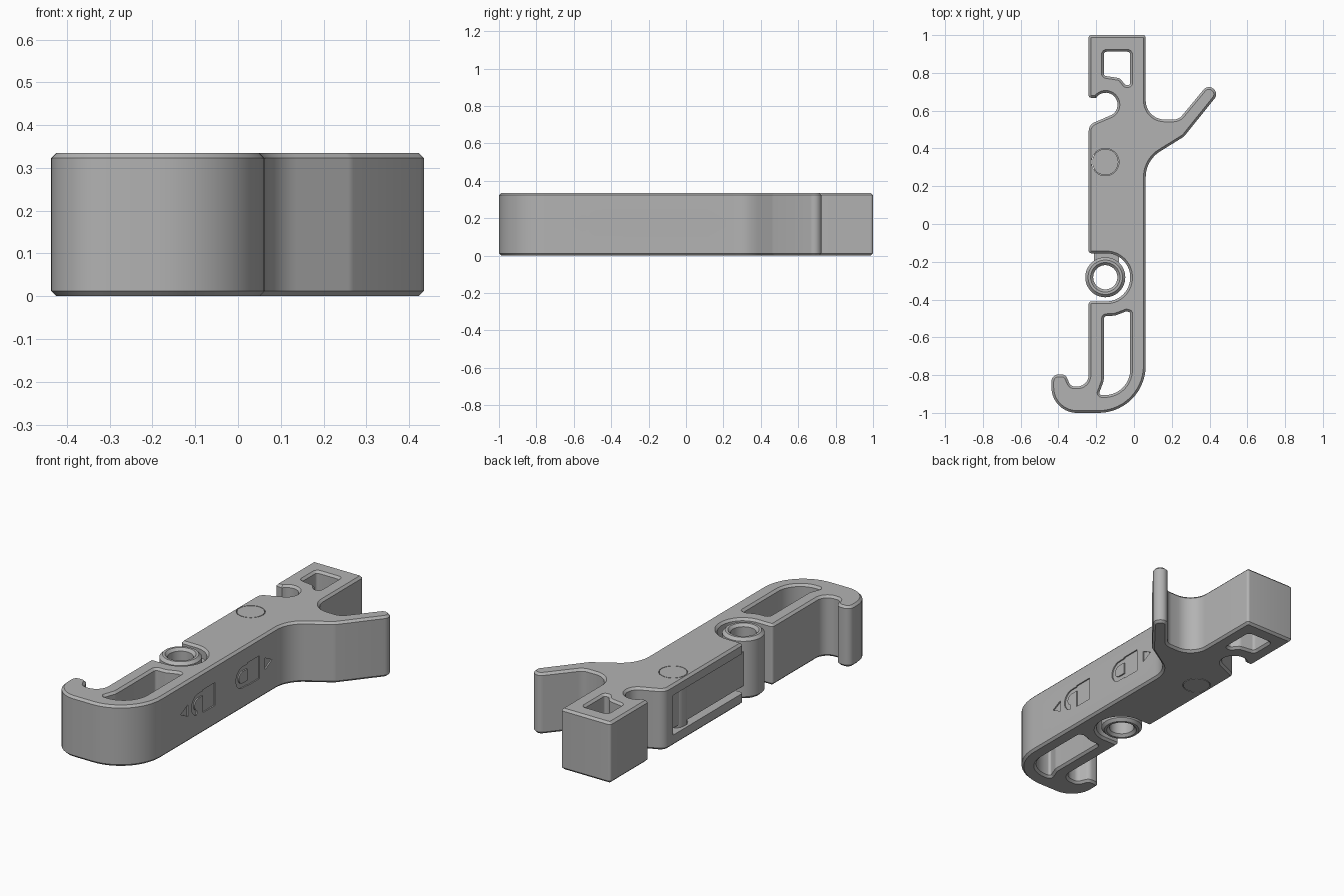
import bpy, bmesh
from math import sin, cos, tan, pi, radians
from mathutils import Vector, Matrix

cube = bpy.data.objects.get("Cube")
if cube:
    bpy.data.objects.remove(cube)

H, C = 0.335, 0.012          # thickness and edge chamfer
EDGE = -0.24                 # flat side of the bar
RING = (-0.152, -0.282)
PIN = (-0.152, 0.328)

grey = bpy.data.materials.new("grey_plastic")
grey.use_nodes = True
grey.diffuse_color = (0.45, 0.45, 0.45, 1)
grey.node_tree.nodes["Principled BSDF"].inputs["Base Color"].default_value = grey.diffuse_color


def arc(centre, r, start, end, n):
    angles = [radians(start + (end - start) * i / n) for i in range(n + 1)]
    return [(centre[0] + r * cos(a), centre[1] + r * sin(a)) for a in angles]


def circle(centre, r, n=48):
    return arc(centre, r, 0, 360, n)[:-1]


def rounded(corners):
    """Closed loop from (x, y, fillet radius) corners."""
    pts = []
    for i, corner in enumerate(corners):
        p = Vector(corner[:2])
        r = corner[2] if len(corner) > 2 else 0
        a = (Vector(corners[i - 1][:2]) - p).normalized()
        b = (Vector(corners[(i + 1) % len(corners)][:2]) - p).normalized()
        if r == 0:
            pts.append(p)
            continue
        half = a.angle(b) / 2
        centre = p + (a + b).normalized() * r / sin(half)
        first = p + a * r / tan(half) - centre
        turn = (pi - 2 * half) * (1 if a.cross(b) < 0 else -1)
        n = max(3, round(abs(turn) * max(4, min(9, r * 80))))
        for k in range(n + 1):
            pts.append(centre + Matrix.Rotation(turn * k / n, 2) @ first)
    return pts


def offset(loop, d):
    """Grow a counter-clockwise loop by d with mitred corners."""
    out = []
    for i, p in enumerate(loop):
        a = (p - loop[i - 1]).normalized()
        b = (loop[(i + 1) % len(loop)] - p).normalized()
        na, nb = Vector((a.y, -a.x)), Vector((b.y, -b.x))
        out.append(p + (na + nb) * d / (1 + na.dot(nb)))
    return out


def prism(name, loop, levels, sideways=False):
    """Solid through (height, offset) levels of one loop."""
    loop = [Vector(p) for p in loop]
    loop = [p for i, p in enumerate(loop) if (p - loop[i - 1]).length > 1e-4]
    if sum(loop[i - 1].cross(p) for i, p in enumerate(loop)) < 0:
        loop.reverse()
    n = len(loop)
    bm = bmesh.new()
    rings = []
    for z, d in levels:
        ring = offset(loop, d)
        rings.append([bm.verts.new((z, p.x, p.y) if sideways else (p.x, p.y, z)) for p in ring])
    for low, high in zip(rings, rings[1:]):
        for i in range(n):
            j = (i + 1) % n
            bm.faces.new((low[i], low[j], high[j], high[i]))
    bm.faces.new(rings[0][::-1])
    bm.faces.new(rings[-1])
    mesh = bpy.data.meshes.new(name)
    bm.to_mesh(mesh)
    bm.free()
    mesh.materials.append(grey)
    obj = bpy.data.objects.new(name, mesh)
    bpy.context.collection.objects.link(obj)
    return obj


def activate(obj):
    bpy.ops.object.select_all(action='DESELECT')
    obj.select_set(True)
    bpy.context.view_layer.objects.active = obj


def cut(obj, cutter):
    mod = obj.modifiers.new("cut", 'BOOLEAN')
    mod.operation, mod.solver, mod.object = 'DIFFERENCE', 'EXACT', cutter
    activate(obj)
    bpy.ops.object.modifier_apply(modifier=mod.name)
    bpy.data.objects.remove(cutter)


def box(x0, x1, y0, y1):
    return [(x0, y0), (x1, y0), (x1, y1), (x0, y1)]


def chamfered(c):
    return [(0, -c), (c, 0), (H - c, 0), (H, -c)]


def flared(c):
    e = 0.01
    return [(-e, c + e), (c, 0), (H - c, 0), (H + e, c + e)]


# Body: bar with angled finger, hooked foot, ring notch and round notch
outline = [
    (EDGE, 1, .014), (.062, 1, .014), (.062, .553, .1), (.237, .553, .06),
    (.392, .74, .036), (.449, .692, .036), (.265, .463, .05), (.062, .337, .16),
    (.062, -1, .25), (-.437, -1, .135), (-.437, -.797, .036), (-.362, -.797, .03),
    (-.335, -.86, .03), (EDGE, -.86, .06), (EDGE, -.41, .014), (-.02, -.41, .127),
    (-.02, -.155, .127), (EDGE, -.155, .014), (EDGE, .525, .05),
    *arc((-.15, .632), .063, -60, 130, 18), (-.2, .668), (EDGE, .668, .014),
]
body = prism("body", rounded(outline), chamfered(C))

# Through windows in the foot and the head
foot_window = [
    (-.16, -.488, .015), (-.1, -.485, .05), (-.04, -.462, .015), (-.02, -.468, .008),
    (-.02, -.91, .135), (-.188, -.905, .012), (-.16, -.83, .05),
]
head_window = [
    (-.16, .912, .015), (-.02, .912, .015), (-.02, .735, .012), (-.045, .735, .012),
    (-.075, .772, .03), (-.16, .785, .015),
]
for window in (foot_window, head_window):
    cut(body, prism("window_cutter", rounded(window), flared(C)))

# Side slot for the lever, and the pin hole
cut(body, prism("slot_cutter", box(-.3, -.07, -.22, .455), [(.06, 0), (.278, 0)]))
cut(body, prism("pin_cutter", circle(PIN, .0725), [(-.1, 0), (H + .1, 0)]))


# Engraved lock symbols and arrows on the smooth side
def engrave(loop):
    cut(body, prism("symbol_cutter", loop, [(.055, 0), (.1, 0)], sideways=True))


MID, TOP, LOW = .174, .238, .112


def lock(y, closed):
    centre = (y - .04, MID)
    end = 270 if closed else 255
    outer = arc(centre, .058, 90, end, 16)
    inner = arc(centre, .032, end, 90, 16)
    lower = [(y + .005, MID - .058), (y + .005, MID - .032)] if closed else []
    engrave(outer + lower + inner + [(y + .005, MID + .032), (y + .005, MID + .058)])
    engrave(box(y, y + .106, LOW, TOP))


lock(-.394, False)
lock(-.008, True)
for base, tip in ((-.524, -.585), (.147, .208)):
    engrave([(base, MID - .032), (base, MID + .032), (tip, MID)])

# Lever, its ring end and the pivot pin
lever = prism("lever", box(-.212, -.08, -.2, .44), [(.075, 0), (.263, 0)])
ring = prism("lever_ring", circle(RING, .106), chamfered(.015))
cut(ring, prism("ring_cutter", circle(RING, .064), flared(.014)))
pin = prism("pivot_pin", circle(PIN, .069), [(0, 0), (H, 0)])

for part in (body, lever, ring, pin):
    activate(part)
    bpy.ops.object.shade_smooth_by_angle(angle=radians(30))
